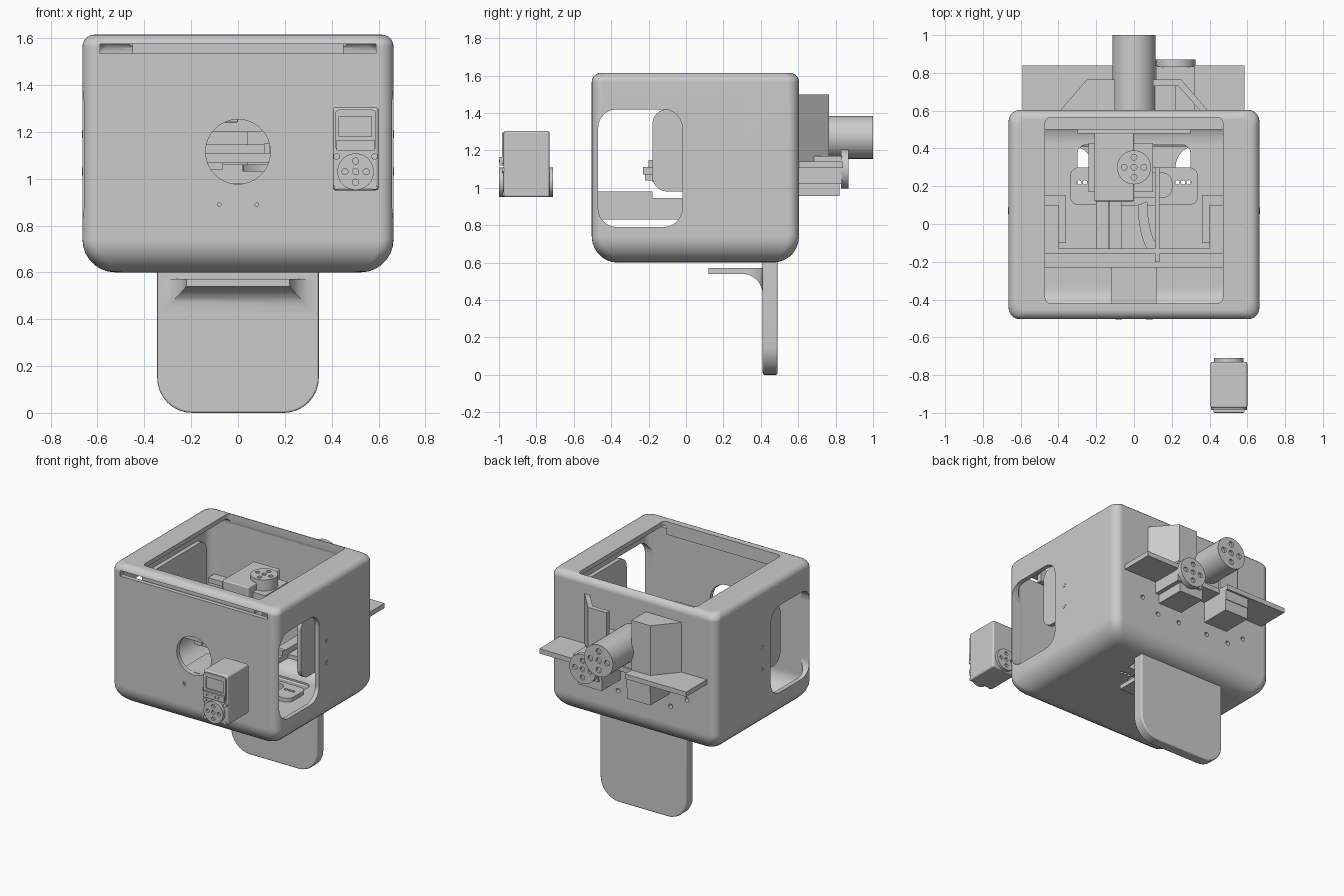
import bpy, bmesh
from math import sin, cos, pi

if "Cube" in bpy.data.objects:
    bpy.data.objects.remove(bpy.data.objects["Cube"])


def smooth(ob):
    bpy.ops.object.select_all(action='DESELECT')
    ob.select_set(True)
    bpy.context.view_layer.objects.active = ob
    bpy.ops.object.shade_smooth_by_angle(angle=0.5)


def finish(name, bm, bevel=0):
    bmesh.ops.recalc_face_normals(bm, faces=bm.faces)
    me = bpy.data.meshes.new(name)
    bm.to_mesh(me)
    bm.free()
    ob = bpy.data.objects.new(name, me)
    bpy.context.collection.objects.link(ob)
    if bevel:
        m = ob.modifiers.new("edge", 'BEVEL')
        m.width, m.segments, m.limit_method = bevel, 3, 'ANGLE'
        m.harden_normals = True
    smooth(ob)
    return ob


def loft(name, rings, bevel=0):
    bm = bmesh.new()
    vs = [[bm.verts.new(p) for p in r] for r in rings]
    n = len(vs[0])
    for a, b in zip(vs, vs[1:]):
        for i in range(n):
            bm.faces.new((a[i], a[(i + 1) % n], b[(i + 1) % n], b[i]))
    bm.faces.new(vs[0])
    bm.faces.new(vs[-1])
    return finish(name, bm, bevel)


def prism(name, pts, axis, t0, t1, bevel=0):
    f = {'x': lambda u, v, t: (t, u, v), 'y': lambda u, v, t: (u, t, v), 'z': lambda u, v, t: (u, v, t)}[axis]
    return loft(name, [[f(u, v, t) for u, v in pts] for t in (t0, t1)], bevel)


def rrect(x0, x1, y0, y1, r=(.05,) * 4, n=6):
    # corner radii: lower left, lower right, upper right, upper left
    pts = []
    corners = ((x0, y0, 1, 1), (x1, y0, -1, 1), (x1, y1, -1, -1), (x0, y1, 1, -1))
    for k, (x, y, sx, sy) in enumerate(corners):
        for i in range(n + 1):
            a = pi + k * pi / 2 + i * pi / 2 / n
            pts.append((x + r[k] * (sx + cos(a)), y + r[k] * (sy + sin(a))))
    return pts


def box(name, x0, x1, y0, y1, z0, z1, bevel=0):
    return prism(name, [(x0, y0), (x1, y0), (x1, y1), (x0, y1)], 'z', z0, z1, bevel)


def disc(name, u, v, r, axis, t0, t1, n=40):
    return prism(name, [(u + r * cos(2 * pi * i / n), v + r * sin(2 * pi * i / n)) for i in range(n)], axis, t0, t1)


def cut(target, *tools):
    for t in tools:
        m = target.modifiers.new("cut", 'BOOLEAN')
        m.operation, m.object, m.solver = 'DIFFERENCE', t, 'EXACT'
        bpy.context.view_layer.objects.active = target
        bpy.ops.object.modifier_apply(modifier=m.name)
        bpy.data.objects.remove(t)
    smooth(target)
    return target


def horn(name, u, v, r, axis, t0, t1, face):
    # round coupling with a ring of screw holes
    ob = disc(name, u, v, r, axis, t0, t1)
    spots = [(0, 0)] + [(.58 * r * cos(k * pi / 2), .58 * r * sin(k * pi / 2)) for k in range(4)]
    return cut(ob, *[disc("cutter", u + du, v + dv, r * .17, axis, face - .015, face + .015, 16) for du, dv in spots])


def shell(name, o):
    # rounded box body with a large lower radius and small upper radius
    rings = []
    prof = [(.14 * (1 - cos(a)), .60 + .14 * (1 - sin(a))) for a in [pi / 2 * (1 - i / 7) for i in range(8)]]
    prof += [(.05 * (1 - cos(a)), 1.565 + .05 * sin(a)) for a in [pi / 2 * i / 5 for i in range(6)]]
    for d, z in prof:
        z = 1.1075 + (z - 1.1075) * (1 - o / .5075)
        d += o
        rings.append([(x, y, z) for x, y in rrect(-.664 + d, .664 - d, -.504 + d, .604 - d, (.06,) * 4)])
    return loft(name, rings)


# Hollow head housing with its openings
body = shell("housing", 0)
cut(body, shell("cutter", .032),
    prism("cutter", rrect(-.47, .47, -.42, .565, (.03,) * 4), 'z', 1.5, 1.7),
    prism("cutter", rrect(-.47, -.02, .79, 1.42, (.1,) * 4), 'x', -.8, .8),
    disc("cutter", 0, 1.115, .138, 'y', -.6, -.4, 48),
    box("cutter", -.59, .59, -.6, -.44, 1.535, 1.575),
    prism("cutter", rrect(-.3, .3, .1, .42), 'z', .5, .7))
rear = [(s * x, z) for s in (-1, 1) for x, z in ((.43, .95), (.3, .87), (.12, .87))]
cut(body, *[disc("cutter", x, .89, .012, 'y', -.6, -.4, 16) for x in (-.08, .08)],
    *[disc("cutter", x, z, .016, 'y', .5, .7, 16) for x, z in rear])
# face-area weighted normals keep the big walls flat
body.modifiers.new("flat walls", 'WEIGHTED_NORMAL').keep_sharp = True
box("slot_lip", -.45, .45, -.455, -.42, 1.52, 1.6)

# Small screw heads on front and sides
for x in (-.08, .08):
    ring = disc("front_screw", x, .89, .017, 'y', -.506, -.47, 20)
    cut(ring, disc("cutter", x, .89, .008, 'y', -.52, -.48, 12))
for s in (-1, 1):
    for z in (1.03, 1.19):
        ring = disc("side_screw", .07, z, .017, 'x', s * .62, s * .666, 20)
        cut(ring, disc("cutter", .07, z, .008, 'x', s * .65, s * .68, 12))

# Neck plate with a forward foot that flares into it
prism("neck_plate", rrect(-.345, .345, 0, .62, (.15, .15, .01, .01), 8), 'y', .41, .49, .02)
foot = [(.12, .22, .54), (.30, .22, .54)]
for i in range(1, 9):
    a = pi / 2 * i / 8
    foot.append((.30 + .11 * sin(a), .22 + .1 * (1 - cos(a)), .54 - .11 * (1 - cos(a))))
loft("neck_foot", [[(-w, y, z), (w, y, z), (w, y, .572), (-w, y, .572)] for y, w, z in foot])
# Cradle above the foot, with slots
neck = prism("neck_cradle", rrect(-.34, .34, .1, .3, (.05,) * 4), 'z', .60, .66)
cut(neck, prism("cutter", rrect(-.2, .2, .14, .27), 'z', .5, .8),
    *[disc("cutter", s * (.23 + .03 * k), .22, .012, 'z', .5, .8, 12) for s in (-1, 1) for k in range(3)])

# Rear shelf with underside blocks
prism("rear_shelf", [(-.59, .5), (.585, .5), (.585, .84), (.1, .84), (.1, .76), (-.1, .76), (-.1, .84), (-.59, .84)], 'z', 1.105, 1.14)
for s in (-1, 1):
    box("shelf_block", s * .1, s * .29, .59, .82, .955, 1.04)
    box("shelf_web", s * .1, s * .29, .59, .825, 1.035, 1.11)
# Angled rear cowl walls, one thin and one solid
for s in (-1, 1):
    w = [(.4, .59), (.25, .765), (.1, .765), (.1, .73), (.235, .73), (.36, .59)]
    if s < 0:
        w = w[:3] + [(.1, .59)]
    prism("cowl_wall", [(s * x, y) for x, y in w], 'z', 1.135, 1.5)
box("cowl_base", -.12, .22, .59, .75, 1.135, 1.3)
# Rear couplings
horn("rear_barrel", 0, 1.27, .115, 'y', .6, 1.0, 1.0)
horn("rear_disc", .22, 1.1, .105, 'y', .83, .87, .87)
box("rear_disc_mount", .12, .32, .6, .835, 1.02, 1.17)

# Detached servo in front
box("servo_body", .405, .6, -.975, -.73, .95, 1.305, .012)
for y0, y1, f in ((-1, -.97, -1), (-.735, -.71, -.71)):
    horn("servo_horn", .502, 1.03, .078, 'y', y0, y1, f)
face = prism("servo_face_frame", rrect(.415, .59, 1.12, 1.295, (.02,) * 4), 'y', -.985, -.97)
cut(face, box("cutter", .432, .57, -1.1, -.974, 1.18, 1.265))
box("servo_connector", .42, .585, -.998, -.97, 1.12, 1.165)
for k in range(6):
    box("connector_pin", .437 + k * .023, .449 + k * .023, -1.0, -.99, 1.135, 1.15)
for s in (-1, 1):
    disc("servo_screw", .502 + s * .081, 1.095, .014, 'y', -.985, -.97, 16)
    disc("servo_screw", .502 + s * .081, .965, .012, 'y', -.98, -.97, 16)

# Inner sensor mount behind the front hole
box("front_mount", -.12, .12, -.47, -.18, .83, .98)
box("front_mount_rear", -.12, .12, -.18, .1, .83, .945)

# Inner cross tray, side brackets and side liners
box("cross_tray", -.47, .47, -.23, -.13, 1.07, 1.11)
box("cross_wall", -.47, .47, -.16, -.13, 1.07, 1.145)
for s in (-1, 1):
    prism("side_liner", rrect(-.18, .5, .98, 1.42, (.08,) * 4), 'x', s * .6, s * .63)
    box("side_bracket", s * .36, s * .62, -.1, .15, 1.07, 1.1)
    box("side_bracket_tab", s * .4, s * .47, -.14, .1, 1.07, 1.14)

# Raised inner servo with coupling, arms and curved link
box("inner_servo", -.21, .0, .12, .48, 1.24, 1.37, .008)
box("inner_servo_step", -.24, .1, .17, .43, 1.2, 1.32)
box("inner_servo_post", -.18, .04, .22, .42, 1.06, 1.2)
horn("inner_horn", 0, .3, .09, 'z', 1.32, 1.4, 1.4)
for x in (-.2, -.13):
    box("forward_arm", x, x + .065, -.22, .15, 1.04, 1.11)
curve = [(.02 + .11 * (1 - cos(a)), .1 - .28 * sin(a)) for a in [pi / 2 * i / 8 for i in range(9)]]
prism("curved_link", curve + [(x + .05, y + .02) for x, y in reversed(curve)], 'z', 1.03, 1.06)
box("side_rod", .11, .135, -.2, .3, 1.08, 1.15)
box("rear_link_plate", -.3, .3, .48, .58, 1.06, 1.1)
